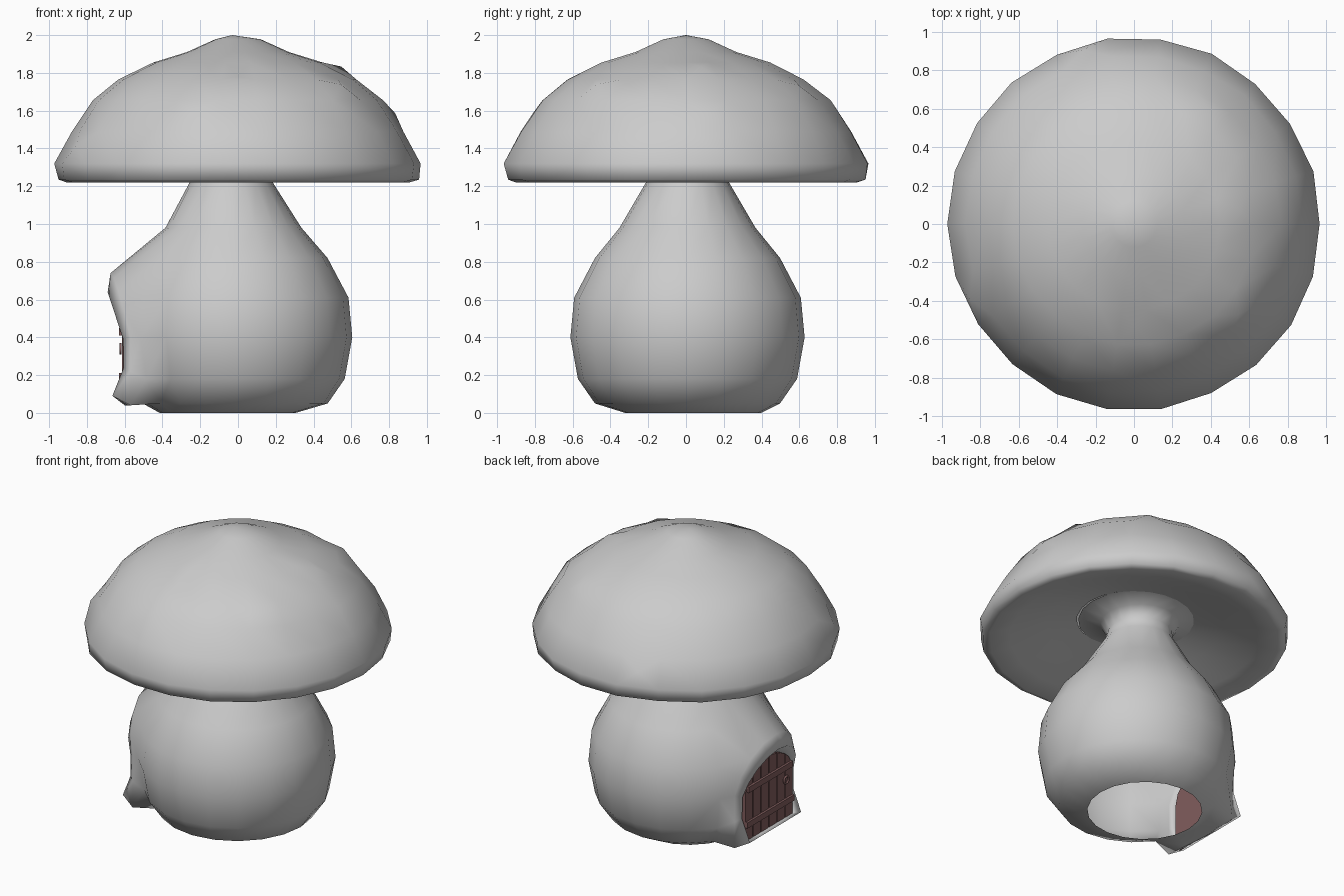
import bpy, bmesh, math, random
from mathutils import Vector

if "Cube" in bpy.data.objects:
    bpy.data.objects.remove(bpy.data.objects["Cube"])

random.seed(4)
DOOR_Y = -0.03   # sideways position of the door on the -x side


def finish(bm, name, mat=None, smooth=True, recalc=True):
    if recalc:
        bmesh.ops.recalc_face_normals(bm, faces=bm.faces[:])
    me = bpy.data.meshes.new(name)
    bm.to_mesh(me)
    bm.free()
    for p in me.polygons:
        p.use_smooth = smooth
    ob = bpy.data.objects.new(name, me)
    bpy.context.collection.objects.link(ob)
    if mat:
        me.materials.append(mat)
    return ob


def bridge(bm, loops):
    for a, b in zip(loops, loops[1:]):
        n = len(a)
        for i in range(n):
            bm.faces.new((a[i], a[(i + 1) % n], b[(i + 1) % n], b[i]))


def lathe(profile, sides, jitter=0.0):
    bm = bmesh.new()
    loops = []
    for r, z in profile:
        loop = []
        for i in range(sides):
            t = 2 * math.pi * i / sides
            k = r * (1 + random.uniform(-jitter, jitter))
            loop.append(bm.verts.new((k * math.cos(t), k * math.sin(t), z)))
        loops.append(loop)
    bridge(bm, loops)
    return bm, loops


# Cap with concave underside and small dents and lumps
bm, loops = lathe([(0.12, 1.978), (0.27, 1.91), (0.45, 1.855), (0.63, 1.765), (0.77, 1.655),
                   (0.88, 1.49), (0.97, 1.32), (0.955, 1.235), (0.91, 1.22), (0.78, 1.25),
                   (0.55, 1.33), (0.36, 1.38)], 22, 0.006)
top = loops[0]
tip = bm.verts.new((-0.03, 0, 2.0))
for i in range(22):
    bm.faces.new((top[i], tip, top[(i + 1) % 22]))
bmesh.ops.recalc_face_normals(bm, faces=bm.faces[:])
bm.normal_update()
if tip.normal.z < 0:
    bmesh.ops.reverse_faces(bm, faces=bm.faces[:])
for x, y, h in [(0.5, 0.05, 0.03), (0.82, 0.13, 0.03), (0.45, -0.45, 0.04), (-0.02, -0.5, -0.03),
                (-0.8, -0.45, 0.03), (-0.2, 0.88, 0.03), (-0.25, -0.83, 0.03), (0.3, 0.65, 0.03)]:
    bm.normal_update()
    tops = [f for f in bm.faces if f.normal.z > 0.15 and f.calc_center_median().z > 1.3]
    f = min(tops, key=lambda q: (q.calc_center_median().xy - Vector((x, y))).length)
    bmesh.ops.poke(bm, faces=[f], offset=h)
finish(bm, "mushroom_cap", recalc=False)


def arch(hw, zb, zs, zt):
    pts = [(hw * k, zb) for k in (-1, -0.5, 0, 0.5, 1)]
    pts += [(hw, zb + (zs - zb) * 0.5)]
    for i in range(9):
        t = math.pi * i / 8
        pts.append((hw * math.cos(t), zs + (zt - zs) * math.sin(t)))
    pts += [(-hw, zb + (zs - zb) * 0.5)]
    return [(y + DOOR_Y, z) for y, z in pts]


# Hollow stem, open at the bottom, with a doorway hole
bm, loops = lathe([(0.36, 0.0), (0.49, 0.05), (0.58, 0.18), (0.62, 0.40), (0.60, 0.61),
                   (0.49, 0.82), (0.36, 0.98), (0.22, 1.22), (0.205, 1.29), (0.25, 1.36),
                   (0.39, 1.385)], 20)
for v in loops[0]:
    v.co += Vector((-0.04, 0.03, 0))
for v in bm.verts:
    v.co.x -= 0.015 + 0.025 * max(0, (v.co.z - 0.8) / 0.5)
    v.co.y += 0.008
cut = []
for f in bm.faces:
    c = f.calc_center_median()
    if c.x < 0 and abs(math.atan2(c.y - 0.008, -c.x)) < 0.62 and 0.05 < c.z < 0.95:
        cut.append(f)
bmesh.ops.delete(bm, geom=cut, context='FACES')
hole = [e for e in bm.edges if e.is_boundary
        and all(0.03 < v.co.z < 1.1 for v in e.verts)]


# Doorway surround: sill, hood, lip and recess, bridged into the stem
def ring(pts, xf):
    return [bm.verts.new((xf(y, z), y, z)) for y, z in pts]


def lip_x(y, z):
    return -0.605 - 0.085 * max(0, (z - 0.38) / 0.26) - (0.06 if z < 0.1 else 0)


def ridge_x(y, z):
    side = abs(y - DOOR_Y) / 0.31
    return -0.60 + 0.03 * side - 0.075 * max(0, (z - 0.4) / 0.34)


rings = [ring(arch(0.31, 0.04, 0.40, 0.74), ridge_x),
         ring(arch(0.28, 0.09, 0.39, 0.64), lip_x),
         ring(arch(0.26, 0.07, 0.38, 0.57), lambda y, z: -0.585)]
bridge(bm, rings)
rim = [bm.edges.get((rings[0][i], rings[0][i - 1])) for i in range(len(rings[0]))]
bmesh.ops.bridge_loops(bm, edges=hole + rim)
bmesh.ops.recalc_face_normals(bm, faces=bm.faces[:])
bm.normal_update()
if max(bm.faces, key=lambda f: f.calc_center_median().x).normal.x < 0:
    bmesh.ops.reverse_faces(bm, faces=bm.faces[:])
finish(bm, "stem", recalc=False)

# Plank door
wood = bpy.data.materials.new("door_wood")
wood.diffuse_color = (0.22, 0.11, 0.11, 1)
wood.use_nodes = True
wood.node_tree.nodes["Principled BSDF"].inputs["Base Color"].default_value = wood.diffuse_color


def slab(name, pts, x0, x1):
    bm = bmesh.new()
    a = [bm.verts.new((x0, y, z)) for y, z in pts]
    b = [bm.verts.new((x1, y, z)) for y, z in pts]
    bridge(bm, [a, b])
    bm.faces.new(a)
    bm.faces.new(b)
    return finish(bm, name, wood, smooth=False)


def arch_z(y):
    return 0.38 + 0.19 * math.sqrt(max(0, 1 - (y / 0.26) ** 2))


slab("door_back", arch(0.26, 0.06, 0.38, 0.57), -0.585, -0.60)
step = 0.52 / 6
for i in range(6):
    y0 = -0.26 + i * step + 0.005
    y1 = y0 + step - 0.01
    ym = (y0 + y1) / 2
    pts = [(y0, 0.06), (y1, 0.06), (y1, arch_z(y1)), (ym, arch_z(ym)), (y0, arch_z(y0))]
    slab(f"door_plank_{i + 1}", [(y + DOOR_Y, z) for y, z in pts], -0.59, -0.615)

# Cross straps and ring handle
for name, z, hw in (("lower_strap", 0.19, 0.255), ("upper_strap", 0.43, 0.24)):
    pts = [(-hw, z - 0.02), (hw, z - 0.02), (hw, z + 0.02), (-hw, z + 0.02)]
    slab(name, [(y + DOOR_Y, q) for y, q in pts], -0.61, -0.63)
bpy.ops.mesh.primitive_torus_add(major_radius=0.025, minor_radius=0.007, major_segments=12,
                                 minor_segments=6, location=(-0.622, DOOR_Y - 0.18, 0.34),
                                 rotation=(0, math.pi / 2, 0))
handle = bpy.context.object
handle.name = "door_handle"
handle.data.materials.append(wood)
bpy.ops.object.shade_smooth()
